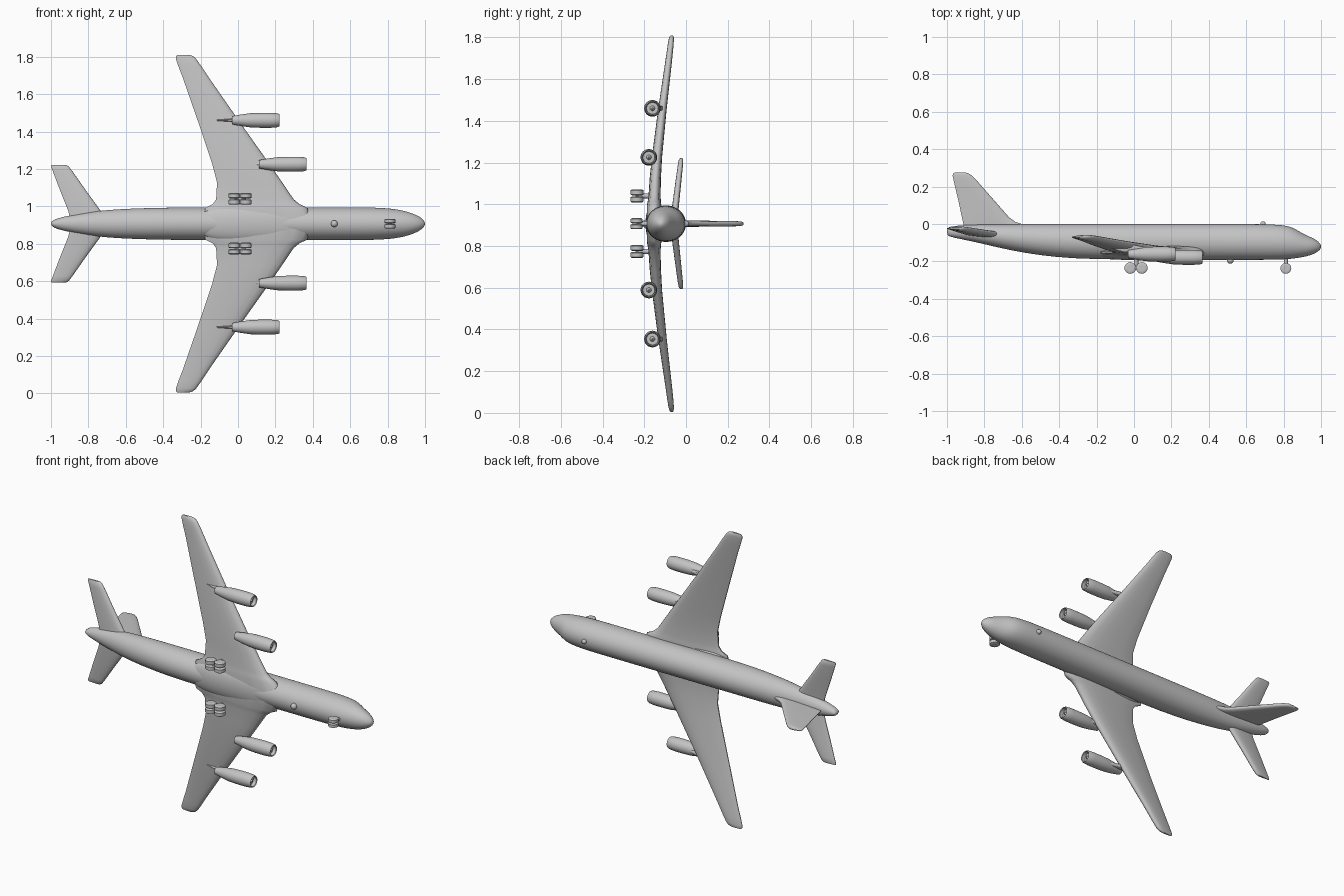
import bpy, bmesh, math

ZC = 0.907  # centre line of the aircraft (span runs along z, nose points to +x)

grey = bpy.data.materials.new("light grey")
grey.diffuse_color = (0.55, 0.55, 0.55, 1)


def loft(name, rings, angle=40, subsurf=0):
    """Skin a list of equal-length closed rings and cap both ends."""
    bm = bmesh.new()
    vr = [[bm.verts.new(p) for p in ring] for ring in rings]
    n = len(vr[0])
    for a, b in zip(vr, vr[1:]):
        for i in range(n):
            j = (i + 1) % n
            bm.faces.new((a[i], a[j], b[j], b[i]))
    bm.faces.new(vr[0])
    bm.faces.new(vr[-1])
    bmesh.ops.recalc_face_normals(bm, faces=bm.faces[:])
    me = bpy.data.meshes.new(name)
    bm.to_mesh(me)
    bm.free()
    ob = bpy.data.objects.new(name, me)
    bpy.context.collection.objects.link(ob)
    me.materials.append(grey)
    if subsurf:
        m = ob.modifiers.new("smooth", 'SUBSURF')
        m.levels = m.render_levels = subsurf
    bpy.ops.object.select_all(action='DESELECT')
    ob.select_set(True)
    bpy.context.view_layer.objects.active = ob
    bpy.ops.object.shade_smooth_by_angle(angle=math.radians(angle))
    return ob


def oval(x, y, z, ry, rz, n=32):
    return [(x, y + ry * math.cos(2 * math.pi * i / n), z + rz * math.sin(2 * math.pi * i / n))
            for i in range(n)]


# chord fraction from the leading edge and share of the half thickness
FOIL = [(0, 0.0), (0.015, 0.4), (0.05, 0.7), (0.15, 0.95), (0.3, 1.0), (0.5, 0.9),
        (0.75, 0.6), (0.95, 0.3), (1.0, 0.12)]


def foil(le, te, thick):
    """Closed (x, offset) outline of a wing section."""
    up = [(le + (te - le) * f, t * thick / 2) for f, t in FOIL]
    return up + [(x, -o) for x, o in reversed(up[1:])]


def side_surface(name, stations, s):
    """stations: distance from centre line, leading x, trailing x, y, thickness"""
    loft(name, [[(x, y + o, ZC + s * d) for x, o in foil(le, te, t)]
                for d, le, te, y, t in stations], 50)


def revolve_x(name, profile, y, z, n=24):
    loft(name, [oval(x, y, z, r, r, n) for x, r in profile])


def wheel(name, x, y, z, r, half):
    prof = [(-half, 0.5 * r), (-half, 0.75 * r), (-0.7 * half, r), (0.7 * half, r),
            (half, 0.75 * r), (half, 0.5 * r)]
    loft(name, [[(x + q * math.cos(a * math.pi / 10), y + q * math.sin(a * math.pi / 10), z + d)
                 for a in range(20)] for d, q in prof])


def post(name, x, z, y0, y1, r):
    loft(name, [[(x + r * math.cos(a * math.pi / 6), y, z + r * math.sin(a * math.pi / 6))
                 for a in range(12)] for y in (y0, y1)])


# fuselage: x, bottom y, top y, half width
body = [(-1.0, -0.058, -0.022, 0.008), (-0.985, -0.068, -0.014, 0.022),
        (-0.94, -0.078, -0.008, 0.036), (-0.88, -0.09, -0.004, 0.048),
        (-0.8, -0.108, -0.002, 0.062), (-0.7, -0.132, -0.001, 0.074),
        (-0.58, -0.156, 0, 0.081), (-0.42, -0.178, 0, 0.086), (-0.22, -0.19, 0, 0.088),
        (0.2, -0.192, 0, 0.088), (0.6, -0.192, 0, 0.088), (0.74, -0.192, -0.001, 0.087),
        (0.82, -0.189, -0.008, 0.081), (0.86, -0.184, -0.024, 0.075),
        (0.9, -0.178, -0.05, 0.066), (0.94, -0.169, -0.068, 0.053),
        (0.975, -0.154, -0.084, 0.036), (0.995, -0.138, -0.104, 0.017),
        (1.0, -0.126, -0.116, 0.005)]
loft("fuselage", [oval(x, (b + t) / 2, ZC, (t - b) / 2, w) for x, b, t, w in body], 60, 1)

# belly fairing blending into the wing roots
fair = [(-0.22, 0.04, 0.02), (-0.16, 0.085, 0.036), (-0.06, 0.098, 0.045), (0.12, 0.102, 0.047),
        (0.27, 0.096, 0.042), (0.34, 0.088, 0.034), (0.42, 0.04, 0.02)]
loft("belly_fairing", [oval(x, -0.149, ZC, ry, rz) for x, rz, ry in fair], 60, 1)

wing = [(0, 0.40, -0.19, -0.153, 0.07), (0.085, 0.37, -0.175, -0.153, 0.07),
        (0.105, 0.328, -0.135, -0.152, 0.064), (0.13, 0.298, -0.117, -0.151, 0.058),
        (0.22, 0.237, -0.112, -0.147, 0.054), (0.32, 0.168, -0.138, -0.139, 0.049),
        (0.55, 0.005, -0.215, -0.113, 0.041), (0.78, -0.155, -0.295, -0.083, 0.032),
        (0.845, -0.198, -0.32, -0.075, 0.029), (0.88, -0.223, -0.332, -0.071, 0.026),
        (0.896, -0.24, -0.332, -0.069, 0.02), (0.903, -0.262, -0.325, -0.068, 0.01)]
tailplane = [(0, -0.69, -0.89, -0.058, 0.034), (0.07, -0.735, -0.908, -0.052, 0.033),
             (0.18, -0.815, -0.952, -0.039, 0.029), (0.28, -0.885, -0.99, -0.027, 0.025),
             (0.306, -0.905, -1.0, -0.024, 0.021), (0.314, -0.918, -0.998, -0.023, 0.01)]

# nacelle outline from tail to intake: x, radius, ending on the intake hub
nacelle = [(0.0, 0.01), (0.0, 0.022), (0.05, 0.031), (0.1, 0.038), (0.15, 0.04), (0.21, 0.04),
           (0.245, 0.037), (0.254, 0.033), (0.25, 0.029), (0.23, 0.028), (0.23, 0.012),
           (0.244, 0.003)]

for s, side in ((1, "left"), (-1, "right")):
    side_surface(side + "_wing", wing, s)
    side_surface(side + "_tailplane", tailplane, s)
    # engines: rear x, distance out, y, wing y above, pylon rear x
    for label, x0, d, y, wy, px in (("inner", 0.112, 0.318, -0.178, -0.138, 0.05),
                                    ("outer", -0.033, 0.553, -0.161, -0.112, -0.12)):
        z = ZC + s * d
        revolve_x(f"{side}_{label}_engine", [(x0 + x, r) for x, r in nacelle], y, z)
        loft(f"{side}_{label}_pylon",
             [[(x, yy, z + o) for x, o in foil(le, te, 0.022)]
              for yy, le, te in ((y + 0.012, x0 + 0.17, px + 0.06), (wy - 0.018, x0 + 0.12, px),
                                 (wy, x0 + 0.04, px + 0.01))], 50)
    # main landing gear with four wheels
    zg = ZC + s * 0.133
    for i, x in enumerate((-0.02, 0.042)):
        for j, dz in enumerate((-0.017, 0.017)):
            wheel(f"{side}_main_wheel_{2 * i + j + 1}", x, -0.235, zg + dz, 0.031, 0.0145)
    post(side + "_main_leg", 0.011, zg, -0.235, -0.15, 0.012)
    loft(side + "_main_axle_beam", [oval(x, -0.235, zg, 0.008, 0.008, 12) for x in (-0.02, 0.042)])

# tail fin: y, leading x, trailing x, thickness
fin = [(-0.04, -0.56, -0.9, 0.03), (0.0, -0.60, -0.912, 0.03), (0.012, -0.635, -0.915, 0.03),
       (0.035, -0.667, -0.92, 0.03), (0.12, -0.742, -0.938, 0.028), (0.235, -0.843, -0.965, 0.025),
       (0.26, -0.868, -0.97, 0.022), (0.271, -0.885, -0.966, 0.018), (0.276, -0.905, -0.955, 0.008)]
loft("tail_fin", [[(x, y, ZC + o) for x, o in foil(le, te, t)] for y, le, te, t in fin], 50)

# nose landing gear
for i, dz in enumerate((-0.014, 0.014)):
    wheel(f"nose_wheel_{i + 1}", 0.812, -0.237, ZC + dz, 0.029, 0.0125)
post("nose_leg", 0.812, ZC, -0.237, -0.17, 0.011)

# small blisters on the belly and the roof
for name, x, y, r in (("belly_blister", 0.515, -0.194, 0.018), ("roof_blister", 0.69, 0.0, 0.014)):
    revolve_x(name, [(x - r * math.cos(k * math.pi / 10), r * math.sin(k * math.pi / 10) + 0.0005)
                     for k in range(11)], y, ZC, 16)
